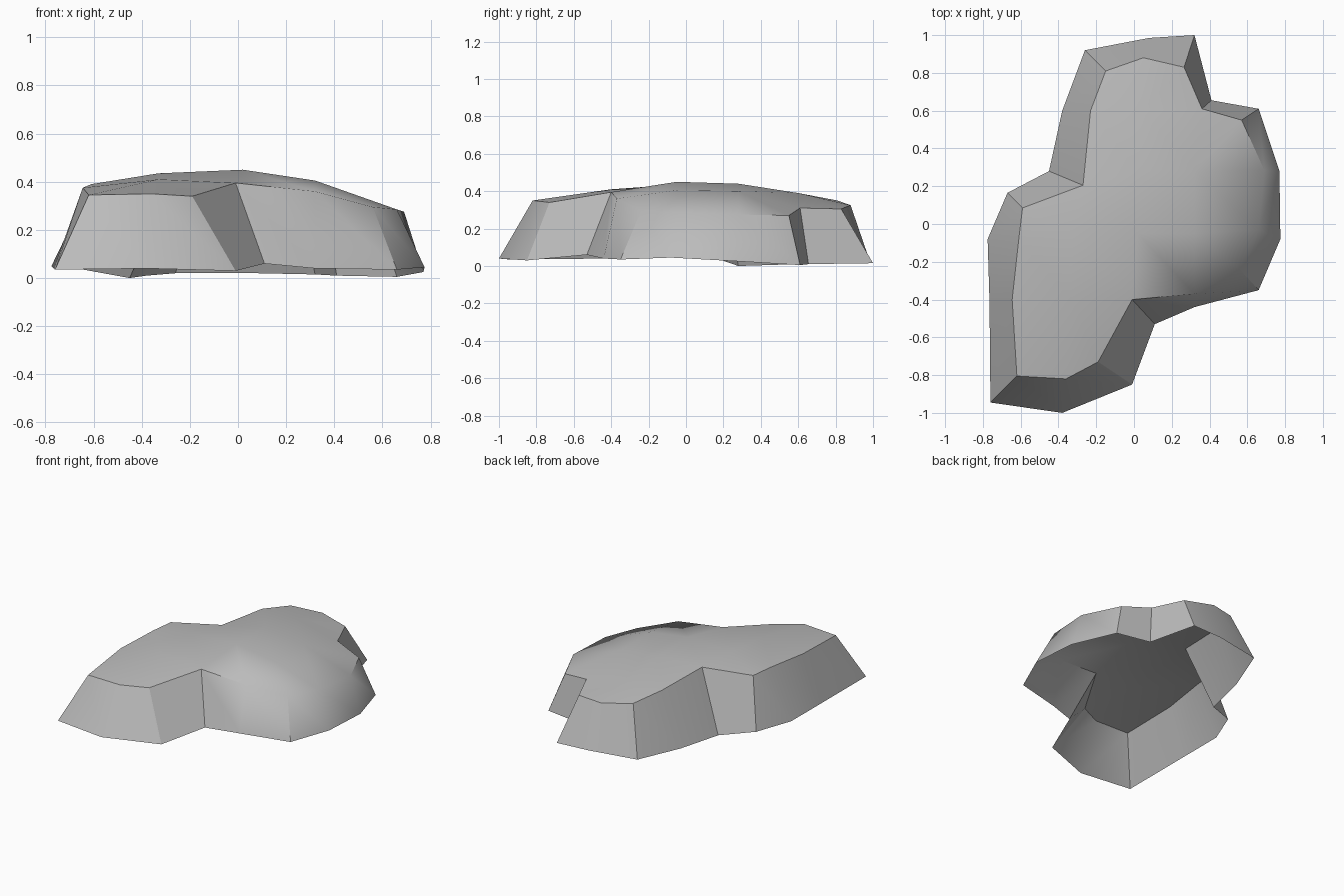
import bpy
import bmesh
import math
from mathutils import Vector
from mathutils.geometry import delaunay_2d_cdt

default_cube = bpy.data.objects.get("Cube")
if default_cube:
    bpy.data.objects.remove(default_cube, do_unlink=True)

# Foot outline of the rock, clockwise from the back left corner
FOOT = [
    (-.26, .92, .02), (.08, .985, .02), (.32, 1, .015), (.41, .655, .01),
    (.66, .61, .005), (.77, .28, .025), (.775, -.08, .045), (.66, -.35, .035),
    (.32, -.44, .04), (.11, -.53, .06), (-.01, -.85, .03), (-.38, -1, .04),
    (-.76, -.945, .035), (-.765, -.41, .04), (-.775, -.08, .05),
    (-.67, .165, .04), (-.45, .28, 0), (-.38, .6, .01),
]

# Upper rim, one point above each foot point
RIM = [
    (-.15, .81, .35), (.05, .88, .325), (.265, .83, .305), (.36, .61, .31),
    (.57, .55, .27), (.69, .285, .275), (.66, -.03, .285), (.56, -.24, .295),
    (.32, -.37, .36), (-.01, -.4, .395), (-.19, -.73, .34), (-.36, -.82, .35),
    (-.62, -.805, .345), (-.645, -.4, .375), (-.61, -.08, .39),
    (-.59, .085, .39), (-.27, .205, .41), (-.23, .6, .385),
]

# Gentle dome inside the rim
CROWN = [
    (-.33, -.4, .41), (-.33, -.05, .435), (.02, -.05, .45), (.32, -.05, .405),
    (.02, .28, .44), (.32, .28, .4), (.04, .6, .39),
]

# The rim is worn round between these points
WORN = range(5, 8)
SHARP_ANGLE = math.radians(30)


def make_material(name, value):
    colour = (value, value, value, 1)
    material = bpy.data.materials.new(name)
    material.use_nodes = True
    material.diffuse_color = colour
    shader = next(n for n in material.node_tree.nodes if n.type == 'BSDF_PRINCIPLED')
    shader.inputs["Base Color"].default_value = colour
    return material


def add_walls(bm, foot, rim):
    count = len(foot)
    for i in range(count):
        j = (i + 1) % count
        bm.faces.new((foot[i], rim[i], rim[j], foot[j]))


def add_top(bm, rim, crown):
    # Triangulate the dome points within the rim outline
    verts = rim + crown
    count = len(rim)
    border = [(i, (i + 1) % count) for i in range(count)]
    flat = [Vector(v.co.xy) for v in verts]
    result = delaunay_2d_cdt(flat, border, [], 1, 1e-5)
    triangles, originals = result[2], result[3]
    for triangle in triangles:
        face = bm.faces.new([verts[originals[k][0]] for k in triangle])
        face.normal_update()
        if face.normal.z < 0:
            face.normal_flip()


def mark_edges(bm, rim):
    bm.normal_update()
    worn_edges = {frozenset((rim[i], rim[i + 1])) for i in WORN}
    for face in bm.faces:
        face.smooth = True
    for edge in bm.edges:
        crease = edge.calc_face_angle(0) > SHARP_ANGLE
        edge.smooth = not crease or frozenset(edge.verts) in worn_edges


# Open-bottomed rock shell
bm = bmesh.new()
foot, rim, crown = ([bm.verts.new(p) for p in ring] for ring in (FOOT, RIM, CROWN))
add_walls(bm, foot, rim)
add_top(bm, rim, crown)
mark_edges(bm, rim)

mesh = bpy.data.meshes.new("rock_slab")
bm.to_mesh(mesh)
bm.free()
mesh.materials.append(make_material("grey stone", 0.5))
rock = bpy.data.objects.new("rock_slab", mesh)
bpy.context.collection.objects.link(rock)
